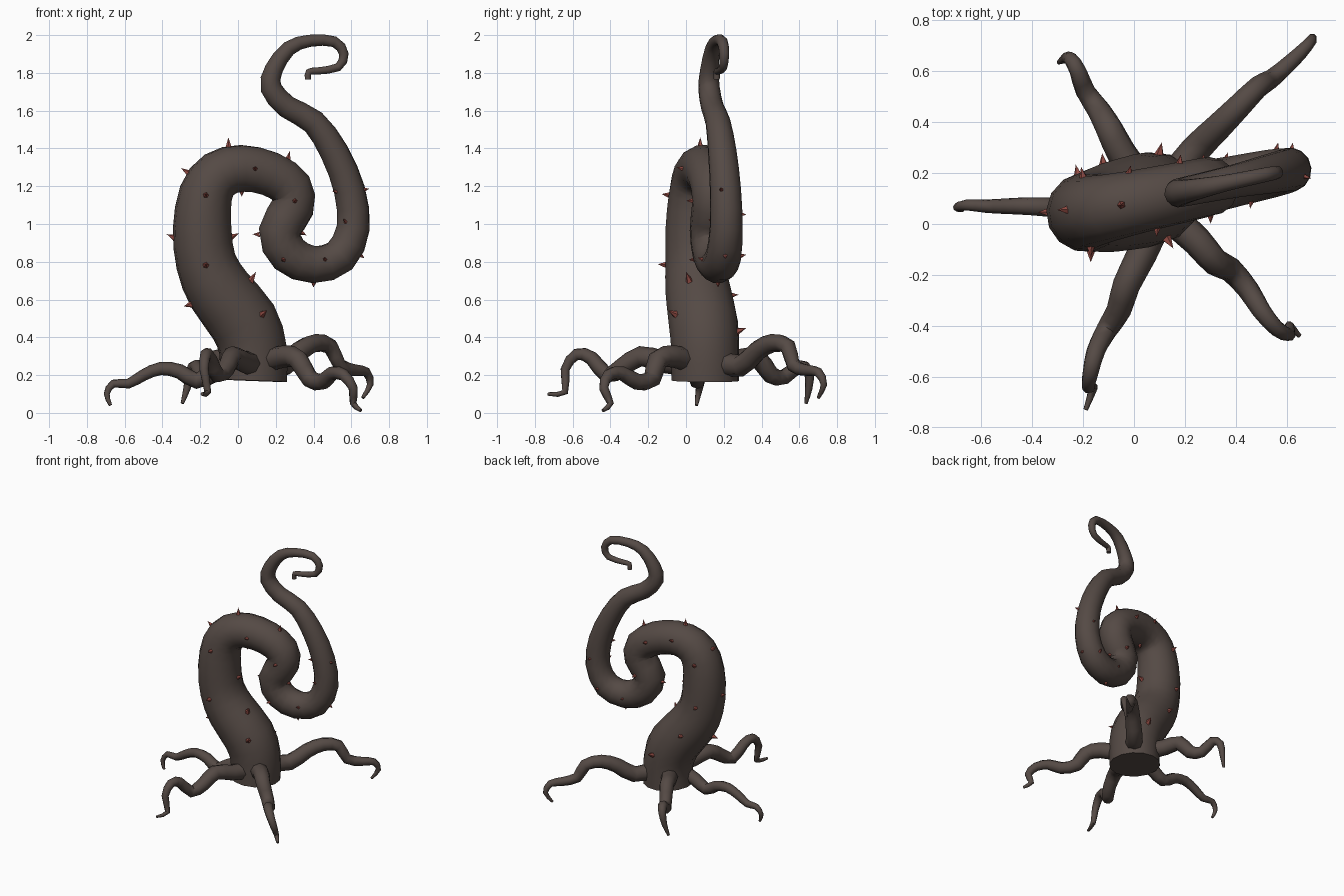
import bpy
import math
from mathutils import Vector

cube = bpy.data.objects.get("Cube")
if cube:
    bpy.data.objects.remove(cube, do_unlink=True)


def make_material(name, color):
    mat = bpy.data.materials.new(name)
    mat.use_nodes = True
    mat.diffuse_color = (*color, 1)
    shader = next(n for n in mat.node_tree.nodes if n.type == "BSDF_PRINCIPLED")
    shader.inputs["Base Color"].default_value = (*color, 1)
    shader.inputs["Roughness"].default_value = 0.8
    return mat


bark = make_material("dark brown bark", (0.09, 0.068, 0.059))
thorn_red = make_material("dull red thorn", (0.30, 0.075, 0.06))


def make_object(name, verts, faces, mat, smooth_angle=None):
    mesh = bpy.data.meshes.new(name)
    mesh.from_pydata(verts, [], faces)
    mesh.materials.append(mat)
    obj = bpy.data.objects.new(name, mesh)
    bpy.context.collection.objects.link(obj)
    if smooth_angle:
        bpy.ops.object.select_all(action="DESELECT")
        bpy.context.view_layer.objects.active = obj
        obj.select_set(True)
        bpy.ops.object.shade_smooth_by_angle(angle=math.radians(smooth_angle))
    return obj


def spline(points, steps):
    """Smooth path through points whose fourth component is the radius."""
    pts = [Vector(p) for p in points]
    pts = [2 * pts[0] - pts[1]] + pts + [2 * pts[-1] - pts[-2]]
    path = []
    for a, b, c, d in zip(pts, pts[1:], pts[2:], pts[3:]):
        for i in range(steps):
            t = i / steps
            path.append(b + (c - a) * t / 2
                        + (2 * a - 5 * b + 4 * c - d) * t * t / 2
                        + (3 * b - a - 3 * c + d) * t ** 3 / 2)
    return path + [pts[-2]]


def tube(name, path, sides):
    """Sweep a round section along the path and cap both ends."""
    centres = [p.xyz for p in path]
    last = len(path) - 1
    side = None
    verts, faces = [], []
    for i, c in enumerate(centres):
        tangent = (centres[min(i + 1, last)] - centres[max(i - 1, 0)]).normalized()
        if side is None:
            side = tangent.orthogonal()
        side = (side - tangent * side.dot(tangent)).normalized()
        up = tangent.cross(side)
        for k in range(sides):
            a = math.tau * k / sides
            verts.append(c + (side * math.cos(a) + up * math.sin(a)) * path[i].w)
    for i in range(last):
        for k in range(sides):
            n = (k + 1) % sides
            faces.append((i * sides + k, i * sides + n,
                          (i + 1) * sides + n, (i + 1) * sides + k))
    faces.append(tuple(reversed(range(sides))))
    faces.append(tuple(range(last * sides, (last + 1) * sides)))
    return make_object(name, verts, faces, bark, 50)


def trunk_y(x):
    return 0.085 + 0.21 * x


# Coiling trunk: x, z, radius along a slanted upright plane
trunk_profile = [
    (.08, .17, .18), (.08, .33, .18), (.03, .48, .185), (-.1, .65, .175),
    (-.17, .8, .16), (-.19, .98, .155), (-.17, 1.16, .142), (-.1, 1.26, .132),
    (.02, 1.295, .125), (.17, 1.265, .12), (.28, 1.19, .117), (.29, 1.09, .115),
    (.22, .96, .112), (.27, .84, .107), (.4, .785, .1), (.54, .83, .095),
    (.61, .98, .088), (.59, 1.18, .083), (.51, 1.38, .076), (.4, 1.54, .066),
    (.26, 1.62, .06), (.175, 1.72, .057), (.19, 1.82, .049), (.27, 1.93, .04),
    (.38, 1.97, .032), (.51, 1.965, .029), (.56, 1.9, .026), (.53, 1.83, .022),
    (.42, 1.81, .019), (.375, 1.805, .018), (.37, 1.765, .016)]
trunk_path = spline([(x, trunk_y(x), z, r) for x, z, r in trunk_profile], 2)
tube("trunk", trunk_path, 14)


# Wavy roots: x, y, z, tapering from thick to thin
def root(name, thick, points):
    n = len(points) - 1
    taper = [thick * (1 - i / n) ** 0.8 + 0.009 for i in range(n + 1)]
    tube(name, spline([(*p, r) for p, r in zip(points, taper)], 2), 8)


root("back_left_side_root", .055, [
    (.14, .16, .27), (.24, .29, .25), (.33, .38, .33), (.41, .46, .37),
    (.49, .54, .35), (.54, .57, .25), (.62, .64, .225), (.68, .70, .215),
    (.7, .73, .15), (.66, .7, .08)])
root("back_right_side_root", .055, [
    (.03, .16, .27), (-.05, .28, .28), (-.1, .38, .29), (-.14, .45, .2),
    (-.19, .52, .19), (-.22, .6, .25), (-.25, .65, .22), (-.27, .65, .13),
    (-.295, .635, .05)])
root("right_root", .042, [
    (0, .07, .27), (-.12, .06, .22), (-.22, .06, .17), (-.31, .065, .22),
    (-.41, .07, .235), (-.5, .07, .2), (-.58, .07, .155), (-.66, .075, .155),
    (-.695, .065, .1), (-.675, .055, .04)])
root("front_root", .055, [
    (.08, 0, .26), (.03, -.12, .27), (-.03, -.24, .3), (-.06, -.34, .24),
    (-.11, -.42, .2), (-.15, -.5, .29), (-.17, -.58, .31), (-.18, -.64, .23),
    (-.16, -.64, .11), (-.19, -.73, .1)])
root("front_left_side_root", .055, [
    (.13, .04, .27), (.25, -.07, .3), (.32, -.15, .28), (.38, -.18, .18),
    (.45, -.26, .165), (.5, -.34, .21), (.56, -.41, .2), (.61, -.435, .13),
    (.61, -.4, .05), (.65, -.44, .012)])


# Thorns: x and z of the base, sign gives the front or back side of the trunk
def thorn(name, x, z, facing):
    target = Vector((x, 0, z))
    near = min(trunk_path, key=lambda p: (Vector((p.x, 0, p.z)) - target).length / p.w)
    flat = (target - Vector((near.x, 0, near.z))) / near.w
    reach = min(flat.length, 1)
    normal = flat.normalized() * reach
    normal.y = facing * math.sqrt(1 - reach * reach)
    base = near.xyz + normal * near.w * 0.95
    size = 0.012 + near.w * 0.23
    across = normal.orthogonal().normalized()
    other = normal.cross(across)
    verts = []
    for k in range(5):
        a = math.tau * k / 5
        verts.append(base + (across * math.cos(a) + other * math.sin(a)) * size * 0.4)
    verts.append(base + normal * size + Vector((0, 0, size * 0.25)))
    faces = [(k, (k + 1) % 5, 5) for k in range(5)] + [(4, 3, 2, 1, 0)]
    make_object(name, verts, faces, thorn_red)


edge_thorns = [(-.05, 1.43), (-.29, 1.28), (-.36, .93), (-.03, .93), (.07, .7),
               (.27, 1.36), (.02, 1.16), (.1, .94), (.34, .95), (.4, .68),
               (.65, .83), (.52, 1.17), (.67, 1.18)]
front_thorns = [(-.17, 1.15), (-.17, .78), (-.25, .57), (.13, .52), (.09, 1.29),
                (.3, 1.12), (.24, .81), (.46, .81), (.57, 1.01)]
back_thorns = [(-.2, 1.17), (-.22, .85), (-.12, .62), (.1, .43), (-.02, 1.32),
               (.18, 1.27), (.27, .99), (.36, .79), (.56, .83), (.62, 1.05)]
for group, facing, spots in (("edge", -1, edge_thorns), ("front", -1, front_thorns),
                             ("back", 1, back_thorns)):
    for i, (x, z) in enumerate(spots):
        thorn(f"{group}_thorn_{i + 1}", x, z, facing)
